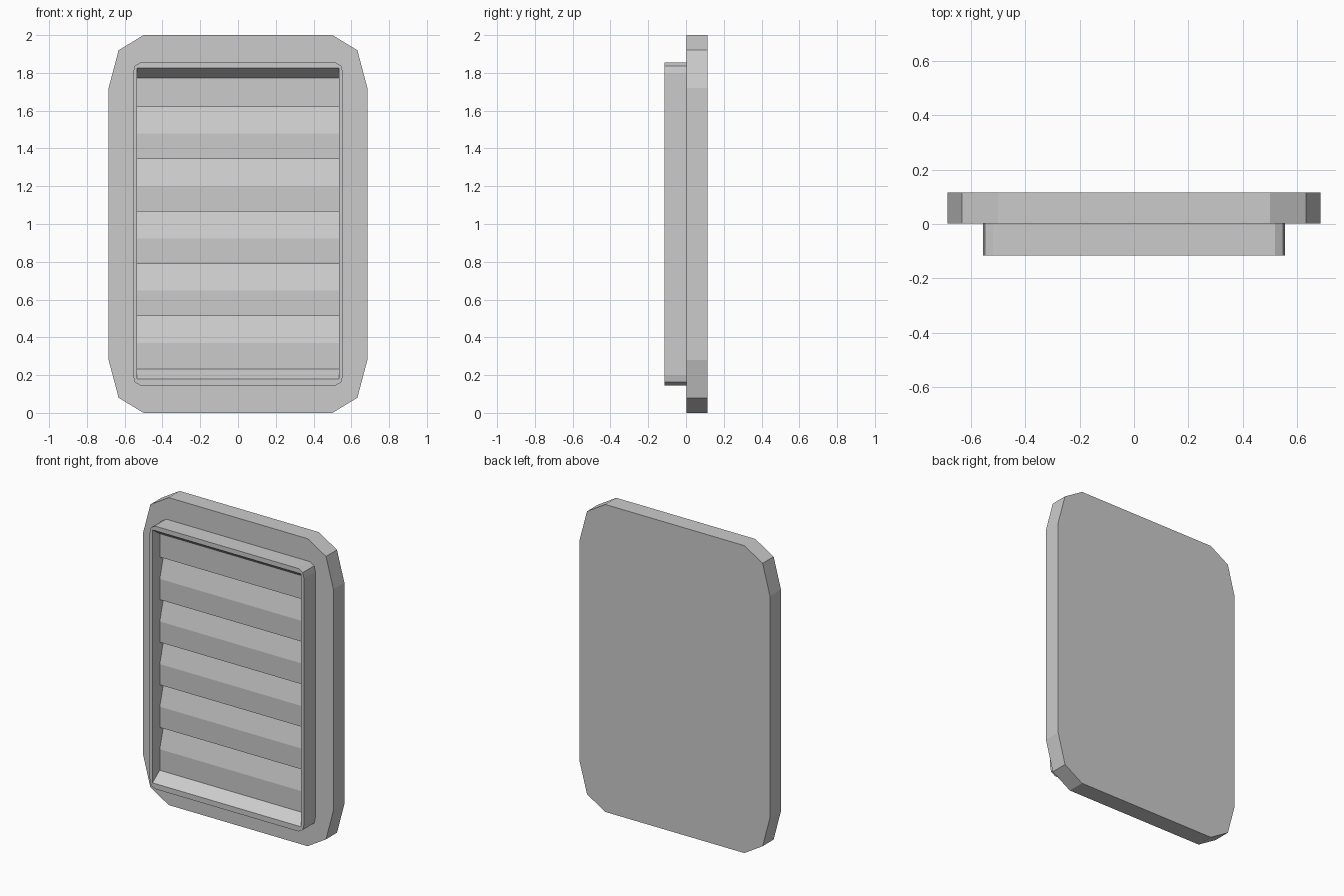
import bpy
import bmesh

cube = bpy.data.objects.get("Cube")
if cube:
    bpy.data.objects.remove(cube, do_unlink=True)

grey = bpy.data.materials.new("light grey")
grey.use_nodes = True
colour = (0.6, 0.6, 0.6, 1)
grey.diffuse_color = colour
grey.node_tree.nodes["Principled BSDF"].inputs["Base Color"].default_value = colour


def prism(name, start, offset):
    """Extrude a closed outline along an offset vector."""
    bm = bmesh.new()
    face = bm.faces.new([bm.verts.new(p) for p in start])
    new = bmesh.ops.extrude_face_region(bm, geom=[face])["geom"]
    verts = [v for v in new if isinstance(v, bmesh.types.BMVert)]
    bmesh.ops.translate(bm, verts=verts, vec=offset)
    bmesh.ops.recalc_face_normals(bm, faces=bm.faces)
    mesh = bpy.data.meshes.new(name)
    bm.to_mesh(mesh)
    bm.free()
    mesh.materials.append(grey)
    obj = bpy.data.objects.new(name, mesh)
    bpy.context.collection.objects.link(obj)
    return obj


def chamfered(corner, y):
    """Mirror one upper corner into a full outline about z = 1."""
    back = corner[::-1]
    pts = [(x, z) for x, z in corner] + [(-x, z) for x, z in back]
    pts += [(-x, -z) for x, z in corner] + [(x, -z) for x, z in back]
    return [(x, y, 1 + z) for x, z in pts]


# Back plate with two-step chamfered corners
plate_corner = [(0.685, 0.72), (0.632, 0.92), (0.5, 1.0)]
prism("back_plate", chamfered(plate_corner, 0.002), (0, 0.113, 0))

# Raised frame
frame_corner = [(0.555, 0.8), (0.547, 0.837), (0.517, 0.855)]
frame = prism("louvre_frame", chamfered(frame_corner, -0.115), (0, 0.117, 0))

# Cavity: sloped ceiling, stepped louvres, sloped sill
FRONT, LOUVRE, BACK = -0.115, -0.04, 0.0
profile = [(-0.2, 1.825), (FRONT, 1.825), (LOUVRE, 1.772)]
for i in range(5):
    top = 1.62 - i * 0.277
    profile += [(LOUVRE, top), (BACK, top), (LOUVRE, top - 0.142)]
profile += [(LOUVRE, 0.233), (FRONT, 0.18), (-0.2, 0.18)]
cutter = prism("cavity_cutter", [(-0.535, y, z) for y, z in profile], (1.07, 0, 0))
cutter.hide_render = True

# Cut the louvres into the frame
cut = frame.modifiers.new("louvre_cut", "BOOLEAN")
cut.operation = "DIFFERENCE"
cut.solver = "EXACT"
cut.object = cutter
bpy.context.view_layer.objects.active = frame
bpy.ops.object.modifier_apply(modifier=cut.name)
bpy.data.objects.remove(cutter, do_unlink=True)
